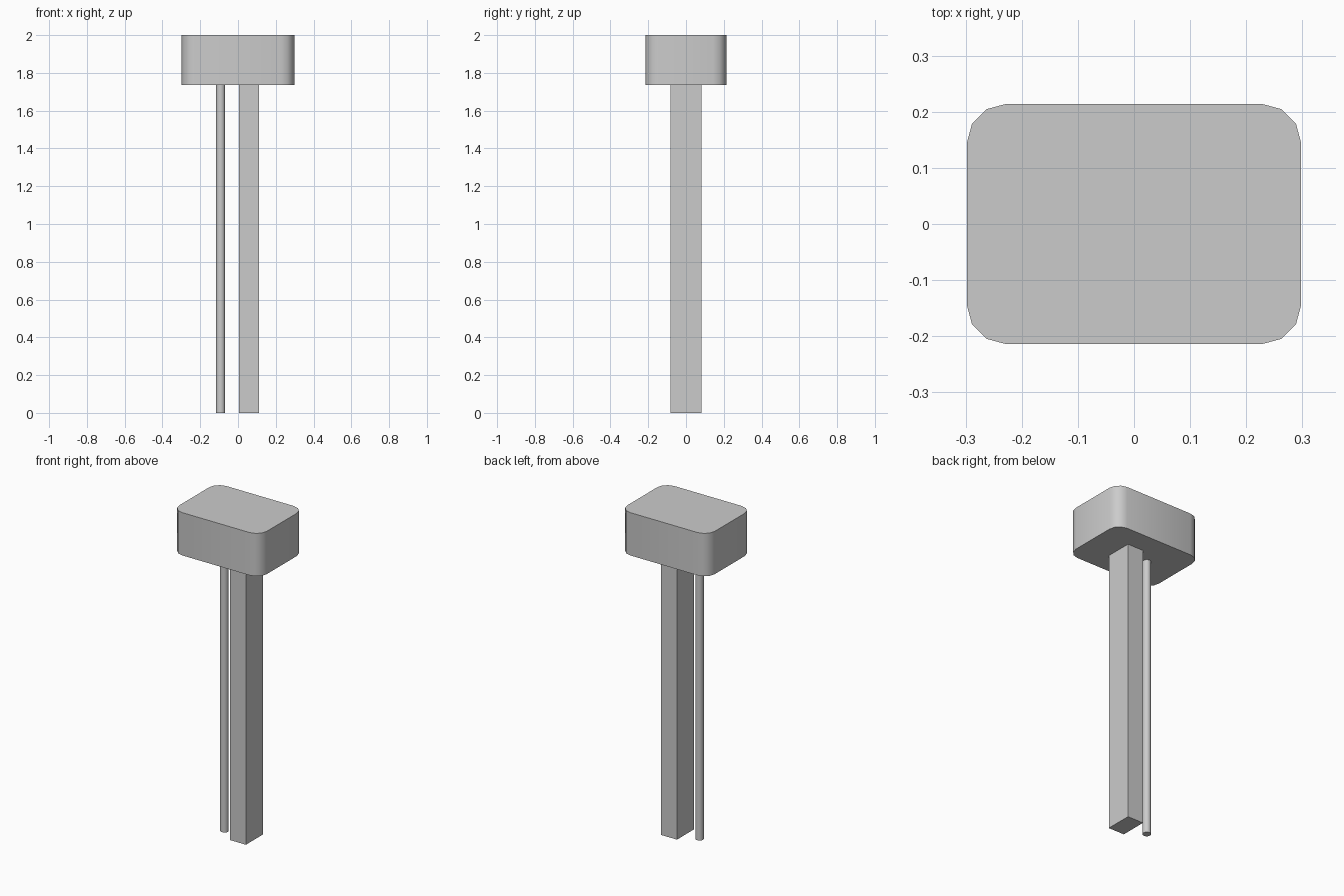
import bpy
import bmesh
import math
from mathutils import Matrix, Vector

cube = bpy.data.objects.get("Cube")
if cube:
    bpy.data.objects.remove(cube, do_unlink=True)

# Single plain grey
grey = bpy.data.materials.new("plain_grey")
grey.use_nodes = True
colour = (0.6, 0.6, 0.6, 1.0)
grey.diffuse_color = colour
grey.node_tree.nodes["Principled BSDF"].inputs["Base Color"].default_value = colour


def add_part(name, bm):
    mesh = bpy.data.meshes.new(name)
    bm.to_mesh(mesh)
    bm.free()
    mesh.materials.append(grey)
    part = bpy.data.objects.new(name, mesh)
    bpy.context.collection.objects.link(part)
    return part


def box(low, high):
    low, high = Vector(low), Vector(high)
    bm = bmesh.new()
    place = Matrix.Translation((low + high) / 2) @ Matrix.Diagonal((*(high - low), 1))
    bmesh.ops.create_cube(bm, size=1, matrix=place)
    return bm


def smooth(part):
    bpy.ops.object.select_all(action="DESELECT")
    part.select_set(True)
    bpy.context.view_layer.objects.active = part
    bpy.ops.object.shade_smooth_by_angle(angle=math.radians(40))


HEAD_BOTTOM = 1.737

# Head block with rounded upright corners
bm = box((-0.298, -0.214, HEAD_BOTTOM), (0.298, 0.214, 2))
upright = [e for e in bm.edges if abs(e.verts[0].co.z - e.verts[1].co.z) > 0.1]
bmesh.ops.bevel(bm, geom=upright, offset=0.07, segments=3, profile=0.5, affect="EDGES")
smooth(add_part("head_block", bm))

# Square-edged support post
add_part("support_post", box((0.004, -0.083, 0), (0.112, 0.082, HEAD_BOTTOM)))

# Thin round rod beside the post
bm = bmesh.new()
bmesh.ops.create_cone(
    bm, cap_ends=True, segments=16, radius1=0.024, radius2=0.024, depth=HEAD_BOTTOM,
    matrix=Matrix.Translation((-0.092, 0, HEAD_BOTTOM / 2)))
smooth(add_part("thin_rod", bm))
